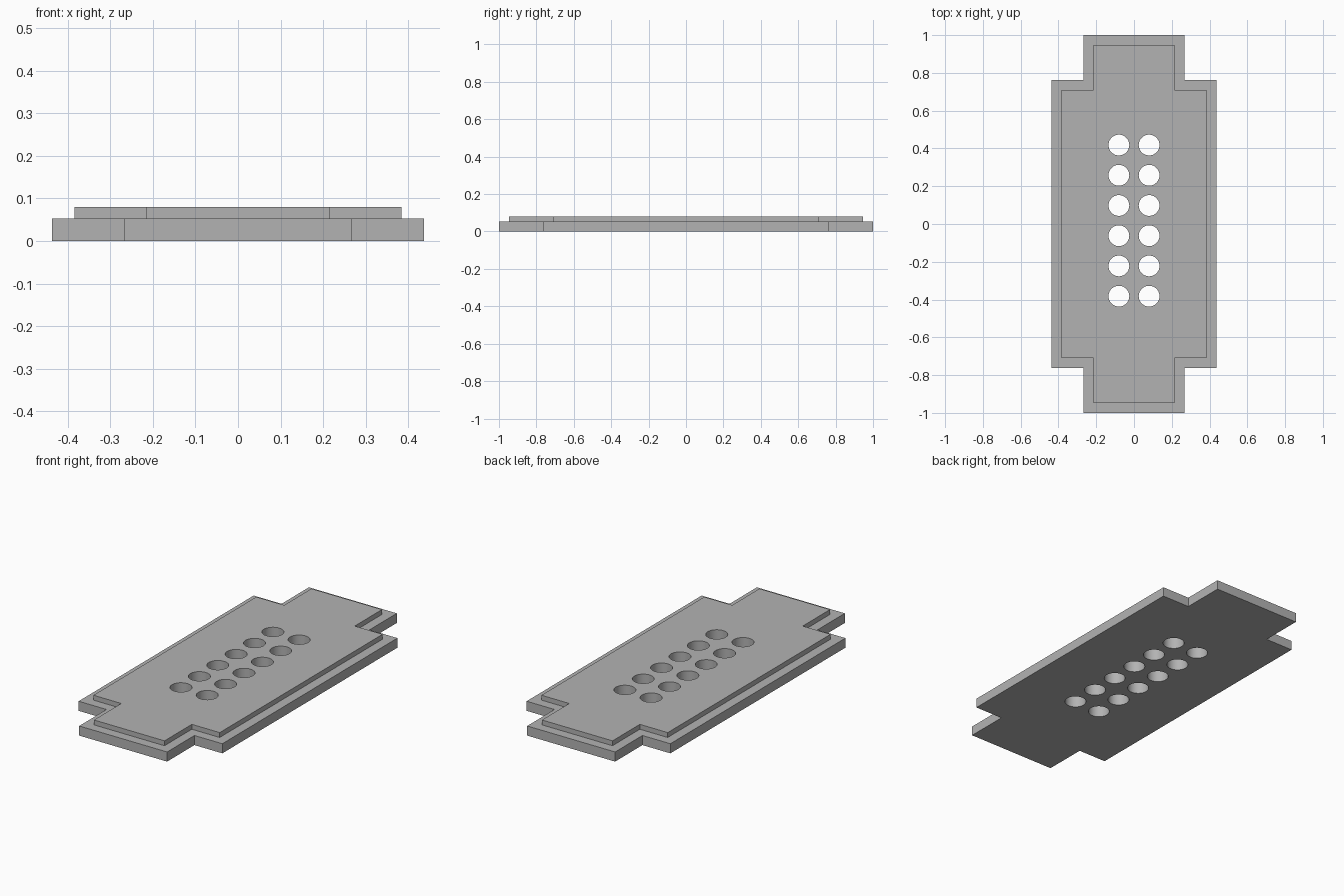
import bpy
import bmesh

cube = bpy.data.objects.get("Cube")
if cube:
    bpy.data.objects.remove(cube, do_unlink=True)

BODY_X, BODY_Y = 0.438, 0.762    # half size of the wide middle
TAB_X, TAB_Y = 0.268, 1.0        # half size of the narrow end tabs
BASE_H, TOP_H, LEDGE = 0.053, 0.08, 0.053
HOLE_R, HOLE_X, PITCH, MID_Y = 0.055, 0.08, 0.16, 0.018

grey = bpy.data.materials.new("plain grey")
grey.use_nodes = True
colour = (0.45, 0.45, 0.45, 1)
grey.diffuse_color = colour
grey.node_tree.nodes["Principled BSDF"].inputs["Base Color"].default_value = colour


def make_object(name, bm):
    mesh = bpy.data.meshes.new(name)
    bmesh.ops.recalc_face_normals(bm, faces=bm.faces)
    bm.to_mesh(mesh)
    bm.free()
    mesh.materials.append(grey)
    obj = bpy.data.objects.new(name, mesh)
    bpy.context.collection.objects.link(obj)
    return obj


def raise_face(bm, face, height):
    """Extrude a face upwards and return its new cap."""
    result = bmesh.ops.extrude_face_region(bm, geom=[face])["geom"]
    verts = [g for g in result if isinstance(g, bmesh.types.BMVert)]
    bmesh.ops.translate(bm, verts=verts, vec=(0, 0, height))
    return next(g for g in result if isinstance(g, bmesh.types.BMFace))


# Cross-shaped plate: one corner of the outline, mirrored to all four
corner = [(BODY_X, BODY_Y), (TAB_X, BODY_Y), (TAB_X, TAB_Y)]
half = corner + [(-x, y) for x, y in reversed(corner)]
outline = half + [(-x, -y) for x, y in half]
bm = bmesh.new()
bottom = bm.faces.new([bm.verts.new((x, y, 0)) for x, y in outline])
cap = raise_face(bm, bottom, BASE_H)

# Raised panel, set in from the edge to leave a ledge
bmesh.ops.inset_region(bm, faces=[cap], thickness=LEDGE, use_even_offset=True)
cap = max(bm.faces, key=lambda f: (f.calc_center_median().z > BASE_H / 2 + 0.01, f.calc_area()))
result = raise_face(bm, cap, TOP_H - BASE_H)
if cap.is_valid:
    bm.faces.remove(cap)

# Close the underside if the extrusion consumed it
if not any(all(v.co.z < 0.001 for v in f.verts) for f in bm.faces):
    bmesh.ops.holes_fill(bm, edges=[e for e in bm.edges if e.is_boundary], sides=0)
plate = make_object("stepped_plate", bm)

# Two rows of round through holes
bm = bmesh.new()
for side in (-1, 1):
    for row in range(6):
        pin = bmesh.ops.create_cone(bm, cap_ends=True, segments=48, radius1=HOLE_R,
                                    radius2=HOLE_R, depth=0.4)
        bmesh.ops.translate(bm, verts=pin["verts"],
                            vec=(side * HOLE_X, MID_Y + (row - 2.5) * PITCH, 0))
cutter = make_object("hole_cutter", bm)

cut = plate.modifiers.new("holes", "BOOLEAN")
cut.operation = "DIFFERENCE"
cut.solver = "EXACT"
cut.object = cutter
bpy.context.view_layer.objects.active = plate
plate.select_set(True)
bpy.ops.object.modifier_apply(modifier=cut.name)
bpy.data.objects.remove(cutter, do_unlink=True)
bpy.ops.object.shade_smooth_by_angle()
